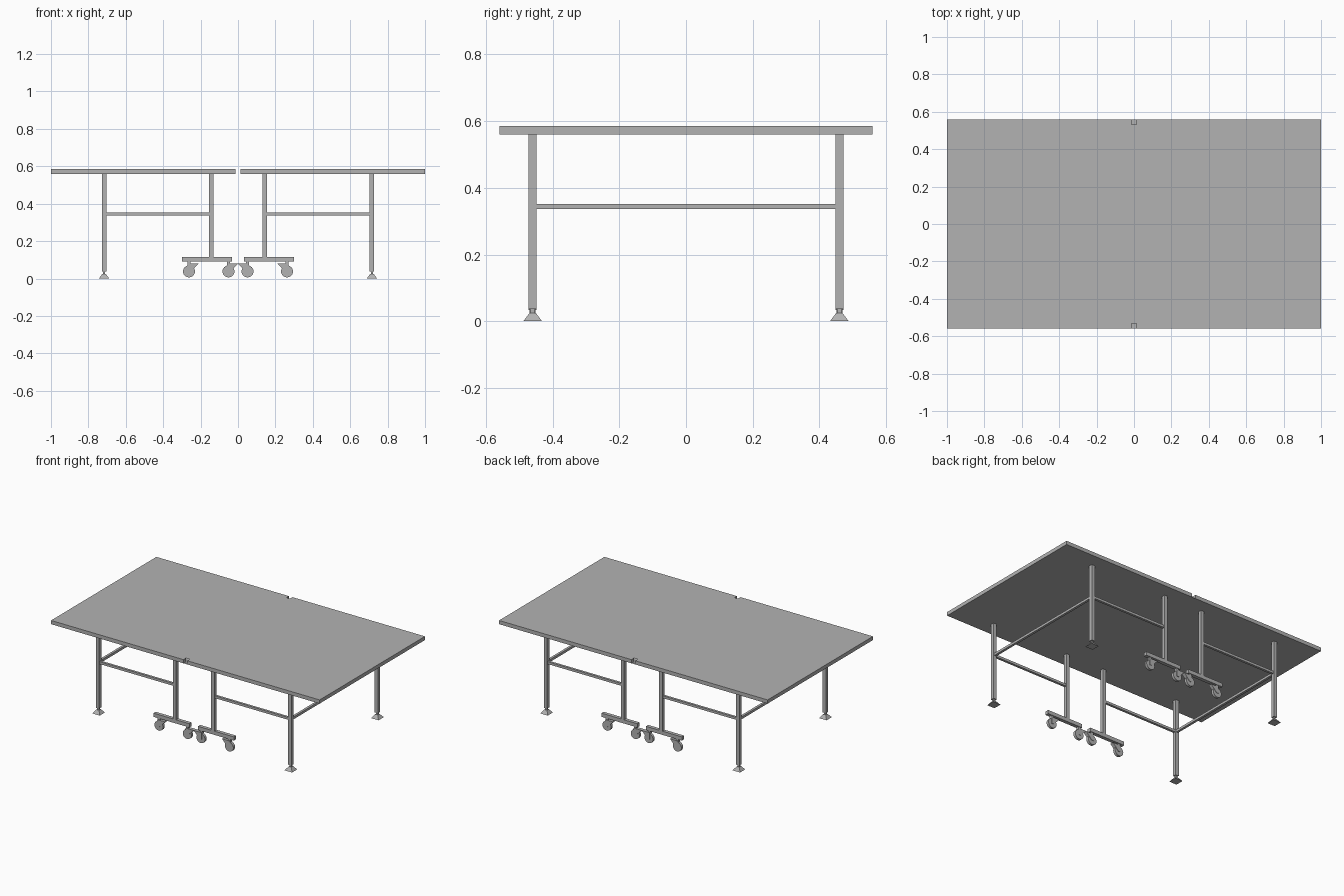
import bpy
import bmesh
import math
from mathutils import Matrix, Vector

if "Cube" in bpy.data.objects:
    bpy.data.objects.remove(bpy.data.objects["Cube"])

grey = bpy.data.materials.new("plain_grey")
grey.use_nodes = True
colour = (0.45, 0.45, 0.45, 1)
grey.diffuse_color = colour
grey.node_tree.nodes["Principled BSDF"].inputs["Base Color"].default_value = colour


def finish(name, bm, fix_normals=True):
    if fix_normals:
        bmesh.ops.recalc_face_normals(bm, faces=bm.faces)
    mesh = bpy.data.meshes.new(name)
    bm.to_mesh(mesh)
    bm.free()
    mesh.materials.append(grey)
    obj = bpy.data.objects.new(name, mesh)
    bpy.context.collection.objects.link(obj)
    return obj


def box(name, low, high):
    low, high = Vector(low), Vector(high)
    bm = bmesh.new()
    place = Matrix.Translation((low + high) / 2) @ Matrix.Diagonal((high - low).to_4d())
    bmesh.ops.create_cube(bm, size=1, matrix=place)
    return finish(name, bm)


def post(name, x, y, z0, z1, half):
    return box(name, (x - half, y - half, z0), (x + half, y + half, z1))


def frustum(name, x, y, z0, z1, half0, half1):
    bm = bmesh.new()
    place = Matrix.Translation((x, y, (z0 + z1) / 2)) @ Matrix.Rotation(math.pi / 4, 4, "Z")
    bmesh.ops.create_cone(bm, cap_ends=True, segments=4, radius1=half0 * math.sqrt(2),
                          radius2=half1 * math.sqrt(2), depth=z1 - z0, matrix=place)
    return finish(name, bm)


def wheel(name, x, y, z, radius, width):
    bm = bmesh.new()
    place = Matrix.Translation((x, y, z)) @ Matrix.Rotation(math.pi / 2, 4, "X")
    bmesh.ops.create_cone(bm, cap_ends=True, segments=24, radius1=radius,
                          radius2=radius, depth=width, matrix=place)
    obj = finish(name, bm)
    bpy.ops.object.select_all(action="DESELECT")
    obj.select_set(True)
    bpy.context.view_layer.objects.active = obj
    bpy.ops.object.shade_smooth_by_angle()
    return obj


def plate(name, outline, y0, y1):
    # Side profile in x and z, given depth along y
    bm = bmesh.new()
    face = bm.faces.new([bm.verts.new((x, y0, z)) for x, z in outline])
    grown = bmesh.ops.extrude_face_region(bm, geom=[face])["geom"]
    moved = [v for v in grown if isinstance(v, bmesh.types.BMVert)]
    bmesh.ops.translate(bm, verts=moved, vec=(0, y1 - y0, 0))
    return finish(name, bm)


# Hollow table top: notched upper skin, full lower skin, side walls open at the notch
X, Y, LOW, TOP = 1.0, 0.56, 0.56, 0.585
NOTCH, DEEP = 0.014, 0.027
half_outline = [(-X, -Y), (-NOTCH, -Y), (-NOTCH, DEEP - Y),
                (NOTCH, DEEP - Y), (NOTCH, -Y), (X, -Y)]
outline = half_outline + [(-x, -y) for x, y in half_outline]
bm = bmesh.new()
upper = [bm.verts.new((x, y, TOP)) for x, y in outline]
lower = [bm.verts.new((x, y, LOW)) for x, y in outline]
bm.faces.new(upper)
bm.faces.new(list(reversed(lower)))
count = len(outline)
for i in range(count):
    j = (i + 1) % count
    if i % 6 != 2:
        bm.faces.new((lower[i], lower[j], upper[j], upper[i]))
for k in (0, 6):
    bm.faces.new([lower[k + i] for i in (1, 2, 3, 4)])
finish("table_top", bm, fix_normals=False)

LEG_Y, OUT_X, IN_X, HALF = 0.46, 0.716, 0.143, 0.012
RAIL_Z, RAIL = 0.344, 0.008

for sx, side in ((1, "left"), (-1, "right")):
    # Cross rail between the outer legs
    box(f"{side}_cross_rail", (sx * OUT_X - RAIL, HALF - LEG_Y, RAIL_Z - RAIL),
        (sx * OUT_X + RAIL, LEG_Y - HALF, RAIL_Z + RAIL))
    for sy, end in ((-1, "front"), (1, "back")):
        tag = f"{end}_{side}"
        y = sy * LEG_Y

        # Outer leg with levelling foot
        post(f"{tag}_outer_leg", sx * OUT_X, y, 0.037, LOW, HALF)
        post(f"{tag}_foot_stem", sx * OUT_X, y, 0.022, 0.037, 0.006)
        frustum(f"{tag}_foot", sx * OUT_X, y, 0, 0.024, 0.028, 0.01)

        # Inner leg, side rail and caster beam
        post(f"{tag}_inner_leg", sx * IN_X, y, 0.115, LOW, HALF)
        ends = sorted((sx * (IN_X + HALF), sx * (OUT_X - HALF)))
        box(f"{tag}_side_rail", (ends[0], y - RAIL, RAIL_Z - RAIL),
            (ends[1], y + RAIL, RAIL_Z + RAIL))
        ends = sorted((sx * 0.032, sx * 0.299))
        box(f"{tag}_caster_beam", (ends[0], y - HALF, 0.09), (ends[1], y + HALF, 0.115))

        # Casters trailing towards the middle
        for cx, spot in ((0.051, "inner"), (0.262, "outer")):
            x = sx * cx
            wheel(f"{tag}_{spot}_wheel", x, y, 0.038, 0.032, 0.018)
            post(f"{tag}_{spot}_caster_stem", x, y, 0.075, 0.09, 0.008)
            shape = [(0.008, 0.079), (-0.051, 0.079), (-0.028, 0.055),
                     (-0.008, 0.034), (0.008, 0.034)]
            plate(f"{tag}_{spot}_caster_fork", [(x + sx * a, z) for a, z in shape],
                  y - HALF, y + HALF)
